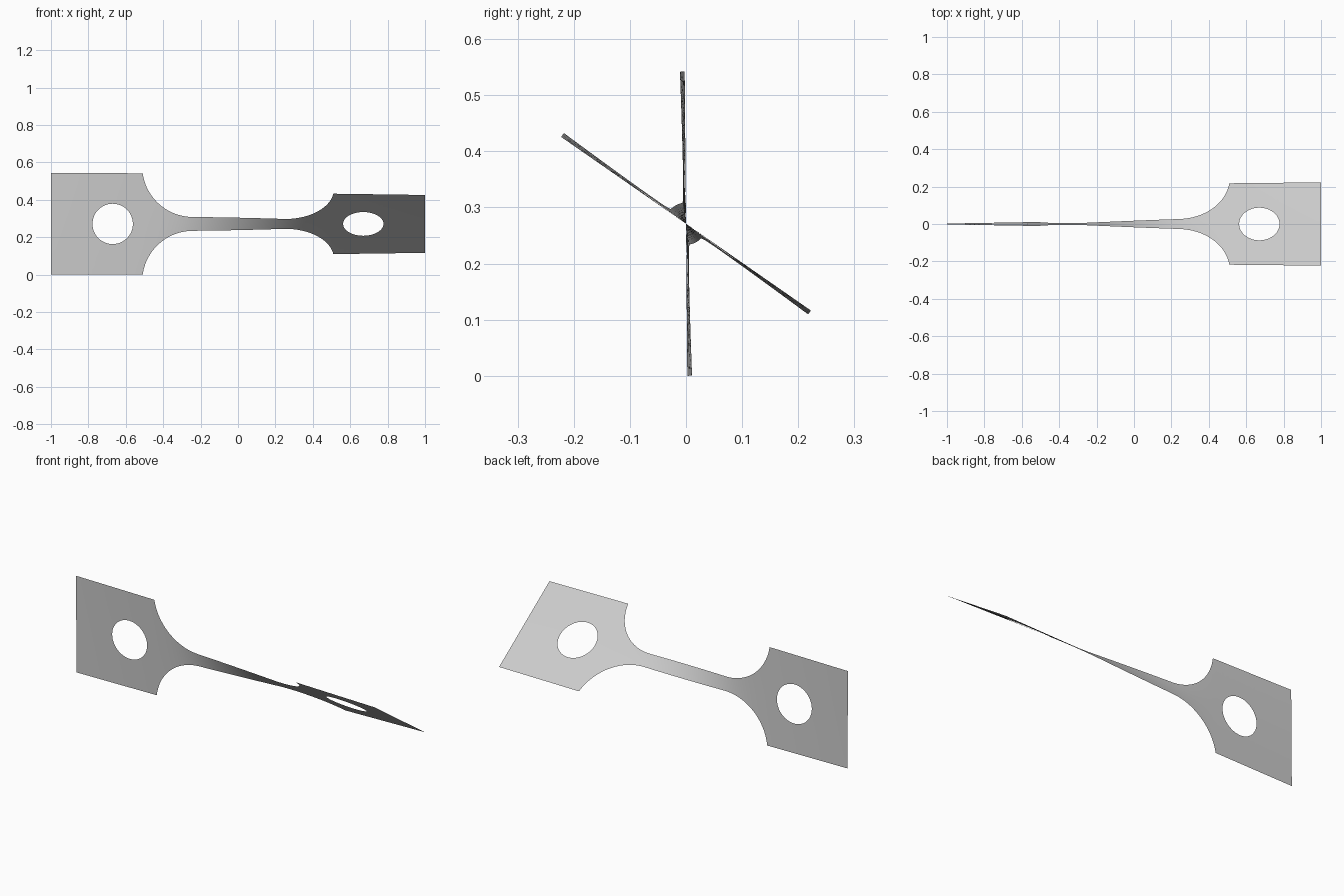
import bpy
import bmesh
import math

cube = bpy.data.objects.get("Cube")
if cube:
    bpy.data.objects.remove(cube, do_unlink=True)

HALF_LENGTH = 1.0
TAB = 0.271          # half width of the end tabs
NECK = 0.0375        # half width of the neck
FILLET = 0.27        # fillet radius
NECK_END = 0.242     # where the neck meets the fillet
HOLE_X, HOLE_R = 0.67, 0.108
START, TURN = math.radians(0.5), math.radians(54.7)
ROWS = 8


def half_width(x):
    u = abs(x) - NECK_END
    if u <= 0:
        return NECK
    if u >= FILLET:
        return TAB
    return min(TAB, NECK + FILLET - math.sqrt(FILLET ** 2 - u ** 2))


def hole_gap(x):
    d = HOLE_R ** 2 - (abs(x) - HOLE_X) ** 2
    return math.sqrt(d) if d > 1e-9 else 0.0


def spread(a, b, n):
    return [a + (b - a) * i / n for i in range(n)]


# Twist builds up fastest where the strip is narrow
STEPS = 2000
total = [0.0]
for i in range(STEPS):
    mid = -HALF_LENGTH + 2 * HALF_LENGTH * (i + 0.5) / STEPS
    total.append(total[-1] + half_width(mid) ** -1.5)


def twist(x):
    i = round((x + HALF_LENGTH) / (2 * HALF_LENGTH) * STEPS)
    return START + TURN * total[max(0, min(STEPS, i))] / total[-1]


# Stations along one half, from the middle to the end
corner = NECK_END + math.sqrt(FILLET ** 2 - (FILLET + NECK - TAB) ** 2)
arc = math.asin((corner - NECK_END) / FILLET)
stations = spread(0, NECK_END, 12)
stations += [NECK_END + FILLET * math.sin(a) for a in spread(0, arc, 20)]
stations += spread(corner, HOLE_X - HOLE_R, 3)
stations += [HOLE_X - HOLE_R * math.cos(a) for a in spread(0, math.pi, 24)]
stations += spread(HOLE_X + HOLE_R, HALF_LENGTH, 8) + [HALF_LENGTH]

# Flat quarter sheets, mirrored both ways and welded
bm = bmesh.new()
for sx in (-1, 1):
    for sz in (-1, 1):
        columns = []
        for x in stations:
            low, high = hole_gap(x), half_width(x)
            columns.append([bm.verts.new((sx * x, 0, sz * (low + (high - low) * r / ROWS)))
                            for r in range(ROWS + 1)])
        for a, b in zip(columns, columns[1:]):
            for r in range(ROWS):
                quad = [a[r], b[r], b[r + 1], a[r + 1]]
                bm.faces.new(quad if sx * sz > 0 else quad[::-1])
bmesh.ops.remove_doubles(bm, verts=bm.verts[:], dist=0.0001)

# Twist the sheet about its long axis
for v in bm.verts:
    angle, h = twist(v.co.x), v.co.z
    v.co.y = -h * math.sin(angle)
    v.co.z = TAB + h * math.cos(angle)

mesh = bpy.data.meshes.new("twisted_strip")
bm.to_mesh(mesh)
bm.free()
strip = bpy.data.objects.new("twisted_strip", mesh)
bpy.context.collection.objects.link(strip)
for p in mesh.polygons:
    p.use_smooth = True

# Plain grey metal
grey = bpy.data.materials.new("light_grey")
grey.use_nodes = True
colour = (0.6, 0.6, 0.6, 1)
grey.diffuse_color = colour
grey.node_tree.nodes["Principled BSDF"].inputs["Base Color"].default_value = colour
mesh.materials.append(grey)
